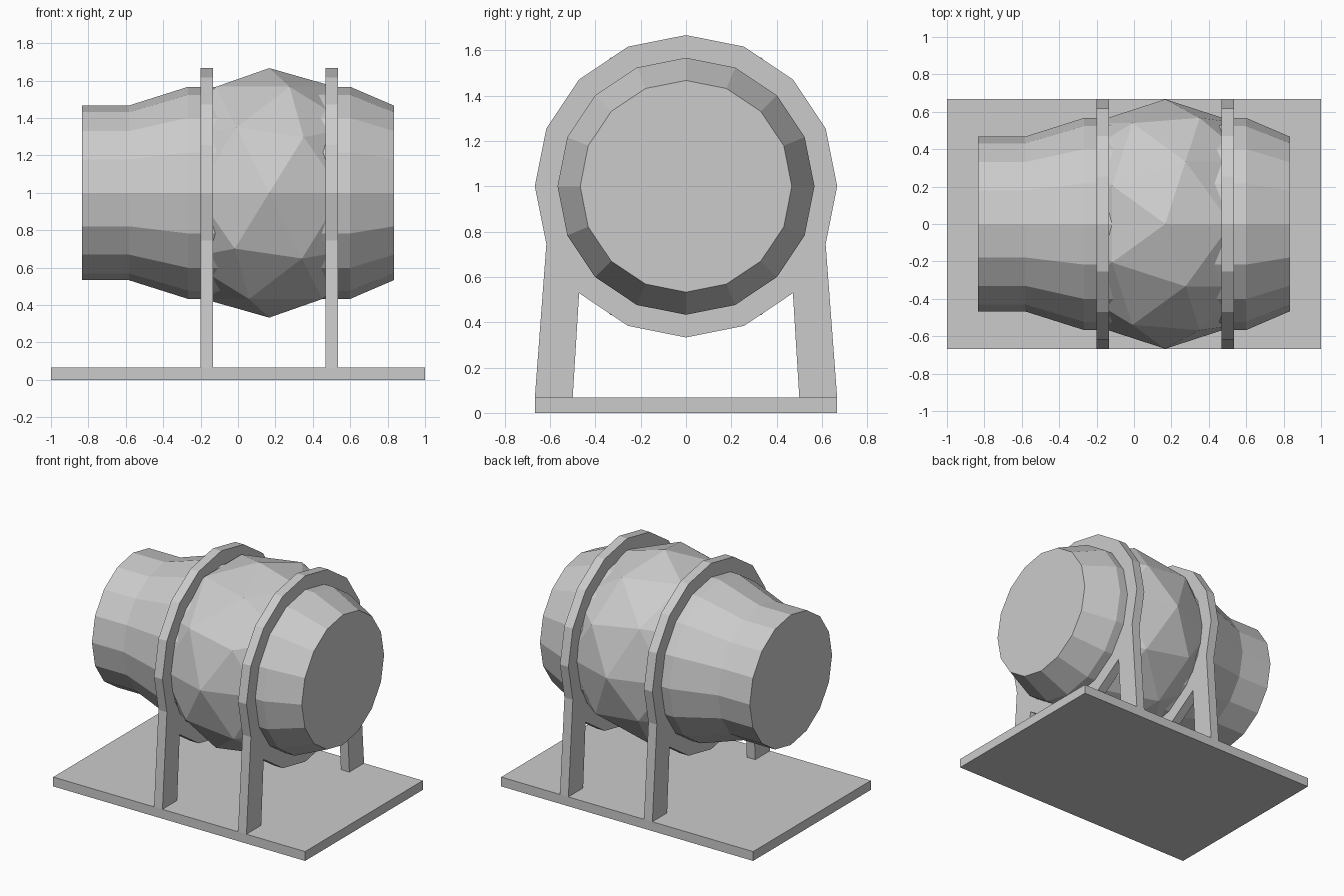
import bpy, bmesh
from math import sin, cos, pi

if "Cube" in bpy.data.objects:
    bpy.data.objects.remove(bpy.data.objects["Cube"])

SIDES = 16
AXIS_Z = 1.0


def finish(name, bm):
    bmesh.ops.recalc_face_normals(bm, faces=bm.faces)
    mesh = bpy.data.meshes.new(name)
    bm.to_mesh(mesh)
    bm.free()
    obj = bpy.data.objects.new(name, mesh)
    bpy.context.collection.objects.link(obj)
    return obj


def bridge(bm, a, b):
    for i in range(len(a)):
        j = (i + 1) % len(a)
        bm.faces.new((a[i], a[j], b[j], b[i]))


def lathe_x(name, profile):
    """Revolve (x, radius) points around the drum axis, with flat ends."""
    bm = bmesh.new()
    rings = [[bm.verts.new((x, r * sin(2 * pi * i / SIDES),
                            AXIS_Z + r * cos(2 * pi * i / SIDES)))
              for i in range(SIDES)] for x, r in profile]
    for a, b in zip(rings, rings[1:]):
        bridge(bm, a, b)
    bm.faces.new(rings[0])
    bm.faces.new(rings[-1])
    return finish(name, bm)


def plate_x(name, outline, x0, x1):
    """Extrude a (y, z) outline between two x positions."""
    bm = bmesh.new()
    a, b = [[bm.verts.new((x, y, z)) for y, z in outline] for x in (x0, x1)]
    bridge(bm, a, b)
    bm.faces.new(a)
    bm.faces.new(b)
    return finish(name, bm)


# Base plate
base = [(-.667, 0), (.667, 0), (.667, .067), (-.667, .067)]
plate_x("base_plate", base, -1, 1)

# Drum body
lathe_x("drum", [(-.833, .467), (-.583, .467), (-.267, .567),
                 (.6, .567), (.833, .467)])

# Faceted bulge in the middle of the drum
bm = bmesh.new()
bmesh.ops.create_icosphere(bm, subdivisions=2, radius=.667)
bmesh.ops.translate(bm, verts=bm.verts, vec=(.167, 0, AXIS_Z))
finish("drum_bulge", bm)

# Support frames: round collar with two splayed legs
R = .667
ring = [(R * sin(2 * pi * i / SIDES), AXIS_Z + R * cos(2 * pi * i / SIDES))
        for i in range(SIDES)]
leg = [(.667, .067), (.5, .067)]
mirrored_leg = [(-y, z) for y, z in reversed(leg)]
outline = ring[:6] + leg + ring[6:11] + mirrored_leg + ring[11:]
for name, x in (("left_support", -.2), ("right_support", .467)):
    plate_x(name, outline, x, x + .067)
